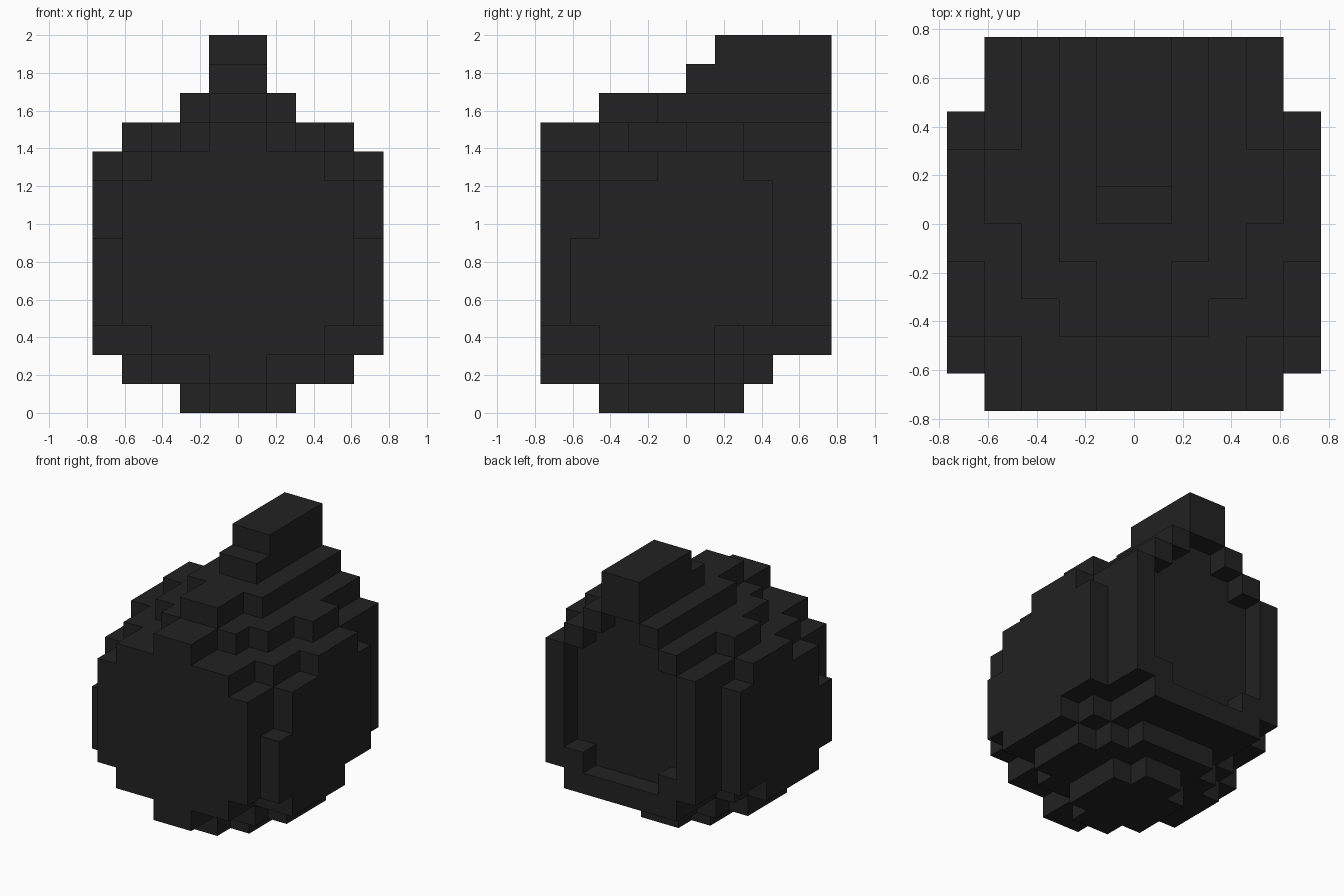
import bpy, bmesh

cube = bpy.data.objects.get("Cube")
if cube:
    bpy.data.objects.remove(cube, do_unlink=True)

UNIT = 2 / 13          # edge of one block
CREST_BASE = 11        # level where the crest begins

# one flat colour
charcoal = bpy.data.materials.new("charcoal black")
charcoal.use_nodes = True
colour = (0.016, 0.016, 0.016, 1)
charcoal.diffuse_color = colour
charcoal.node_tree.nodes["Principled BSDF"].inputs["Base Color"].default_value = colour


def fill(strip, spans):
    """Blocks of one lengthwise strip and its mirror; span = y0, y1, bottom, top."""
    return {(x, y, z)
            for y0, y1, z0, z1 in spans
            for x in (strip, -1 - strip)
            for y in range(y0, y1)
            for z in range(z0, z1)}


# rounded body, from the centre strip outwards
body_strips = [
    [(-5, -3, 1, 10), (-3, 0, 0, 11), (0, 1, 0, 12), (1, 2, 0, 13), (2, 3, 1, 13), (3, 4, 2, 13)],
    [(-5, -3, 2, 9), (-3, -2, 1, 10), (-2, -1, 0, 10), (-1, 1, 0, 11), (1, 3, 1, 11), (3, 4, 2, 11)],
    [(-5, -3, 2, 9), (-3, -2, 1, 9), (-2, 2, 1, 10), (2, 4, 2, 10)],
    [(-5, -3, 3, 8), (-3, -2, 2, 9), (-2, 0, 1, 9), (0, 1, 1, 10), (1, 2, 2, 10), (2, 4, 3, 9)],
    [(-4, -3, 3, 6), (-3, -1, 2, 8), (-1, 1, 2, 9), (1, 2, 3, 9), (2, 3, 3, 8)],
]

# raised rim around the recessed back, as bottom-top ranges per strip
rim_strips = [[(2, 3), (11, 13)], [(2, 3), (10, 11)], [(2, 4), (9, 10)], [(3, 9)]]

shell = set().union(*(fill(i, s) for i, s in enumerate(body_strips)))
rim = set().union(*(fill(i, [(4, 5, a, b) for a, b in s]) for i, s in enumerate(rim_strips)))
solid = shell | rim
crest = {c for c in solid if c[2] >= CREST_BASE}


def build(name, cells):
    """Skin the exposed sides of the blocks and merge coplanar squares."""
    bm = bmesh.new()
    for cell in cells:
        for axis in range(3):
            for side in (0, 1):
                near = list(cell)
                near[axis] += 2 * side - 1
                if tuple(near) in solid:
                    continue
                u, v = (axis + 1) % 3, (axis + 2) % 3
                ring = []
                for du, dv in ((0, 0), (1, 0), (1, 1), (0, 1)):
                    p = list(cell)
                    p[axis] += side
                    p[u] += du
                    p[v] += dv
                    ring.append(bm.verts.new([k * UNIT for k in p]))
                bm.faces.new(ring if side else ring[::-1])
    bmesh.ops.remove_doubles(bm, verts=bm.verts[:], dist=UNIT / 100)
    bmesh.ops.dissolve_limit(bm, angle_limit=0.01, verts=bm.verts[:], edges=bm.edges[:])
    mesh = bpy.data.meshes.new(name)
    bm.to_mesh(mesh)
    bm.free()
    mesh.materials.append(charcoal)
    obj = bpy.data.objects.new(name, mesh)
    bpy.context.collection.objects.link(obj)


build("body", shell - crest)
build("rear_rim", rim - crest)
build("crest", crest)
